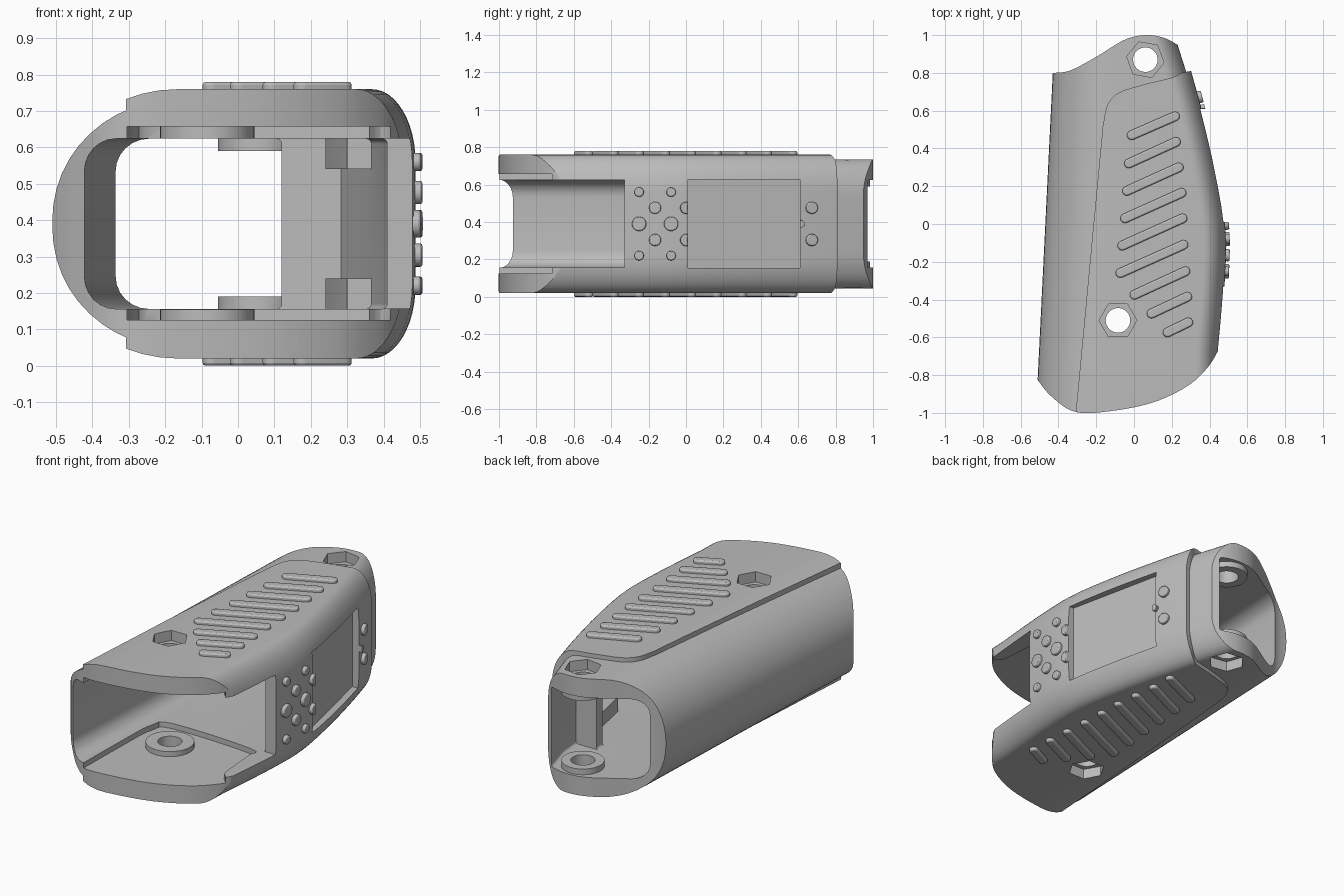
import bpy, bmesh, math
from mathutils import Vector, Matrix

if "Cube" in bpy.data.objects:
    bpy.data.objects.remove(bpy.data.objects["Cube"])

ZC = 0.39
gray = bpy.data.materials.new("plain_gray")
gray.diffuse_color = (0.5, 0.5, 0.5, 1)
gray.use_nodes = True
gray.node_tree.nodes["Principled BSDF"].inputs["Base Color"].default_value = gray.diffuse_color


def make(name, bm):
    bmesh.ops.recalc_face_normals(bm, faces=bm.faces)
    me = bpy.data.meshes.new(name)
    bm.to_mesh(me)
    bm.free()
    me.materials.append(gray)
    ob = bpy.data.objects.new(name, me)
    bpy.context.collection.objects.link(ob)
    return ob


def lerp(table, y):
    for (y0, v0), (y1, v1) in zip(table, table[1:]):
        if y <= y1:
            return v0 + (v1 - v0) * max(0, (y - y0) / (y1 - y0))
    return table[-1][1]


def curve(pts, steps=6):
    """Smooth open path through the points."""
    p = [Vector(q) for q in pts]
    p = [2 * p[0] - p[1]] + p + [2 * p[-1] - p[-2]]
    out = []
    for a, b, c, d in zip(p, p[1:], p[2:], p[3:]):
        for i in range(steps):
            t = i / steps
            out.append(0.5 * (2 * b + (c - a) * t + (2 * a - 5 * b + 4 * c - d) * t * t
                              + (3 * b - a - 3 * c + d) * t ** 3))
    return [(v.x, v.y) for v in out + [p[-2]]]


def section(xl, xr, h, la, lb, ra, rb, n=12):
    """Rounded cross-section with different left and right corners."""
    corners = [(xr - ra, h - rb, ra, rb), (xl + la, h - lb, la, lb),
               (xl + la, lb - h, la, lb), (xr - ra, rb - h, ra, rb)]
    pts = []
    for k, (cx, cz, a, b) in enumerate(corners):
        for i in range(n + 1):
            t = math.pi / 2 * (k + i / n)
            pts.append((cx + a * math.cos(t), ZC + cz + b * math.sin(t)))
    return pts


def loft(name, ys, rule):
    bm = bmesh.new()
    rings = [[bm.verts.new((x, y, z)) for x, z in rule(y)] for y in ys]
    for r, s in zip(rings, rings[1:]):
        for i in range(len(r)):
            j = (i + 1) % len(r)
            bm.faces.new((r[i], r[j], s[j], s[i]))
    bm.faces.new(rings[0])
    bm.faces.new(rings[-1])
    return make(name, bm)


def prism(name, plan, z0, z1):
    bm = bmesh.new()
    f = bm.faces.new([bm.verts.new((x, y, z0)) for x, y in plan])
    top = bmesh.ops.extrude_face_region(bm, geom=[f])["geom"]
    bmesh.ops.translate(bm, vec=(0, 0, z1 - z0),
                        verts=[v for v in top if isinstance(v, bmesh.types.BMVert)])
    return make(name, bm)


def disc(x, y, r, n=32, turn=0):
    return [(x + r * math.cos(turn + i * math.tau / n),
             y + r * math.sin(turn + i * math.tau / n)) for i in range(n)]


def boolean(ob, tool, op, keep=False):
    m = ob.modifiers.new("bool", "BOOLEAN")
    m.operation, m.solver, m.object = op, "EXACT", tool
    bpy.context.view_layer.objects.active = ob
    bpy.ops.object.modifier_apply(modifier=m.name)
    if not keep:
        bpy.data.objects.remove(tool)


def both(z0, z1):
    """A height range and its mirror in the middle plane."""
    return [(z0, z1), (2 * ZC - z1, 2 * ZC - z0)]


# Side lines of the body
RIGHT = [(-1.1, .435), (-.67, .45), (-.5, .466), (-.35, .478), (-.2, .486), (-.1, .488),
         (0, .482), (.1, .468), (.2, .45), (.35, .42), (.5, .385), (.65, .347),
         (.8, .305), (1.1, .21)]
left = lambda y: -.51 + (y + .82) * .0494
right = lambda y: lerp(RIGHT, y)
STATIONS = [y for y, _ in RIGHT]

# Sleeve with a round left side, trimmed to its plan outline
body = loft("body", STATIONS, lambda y: section(
    left(y), right(y) - .027, .345, .34 - .03 * y, .335, .12, .2))
front = curve([(-.53, -.8), (-.44, -.91), (-.31, -.995), (-.12, -.99), (.1, -.945),
               (.28, -.86), (.39, -.76), (.452, -.66)])
rear = curve([(.245, .94), (.16, .985), (.06, 1.0), (-.05, .975), (-.2, .885),
              (-.31, .825), (-.38, .803), (-.5, .8)])
boolean(body, prism("trim", front + [(.6, -.6), (.6, .7), (.29, .81)] + rear, -.2, 1), "INTERSECT")

# Raised panel wrapping top, right side and bottom
panel = loft("panel", STATIONS, lambda y: section(
    left(y) - .018, right(y), .37, .34 - .03 * y, .36, .12, .2))
panel_front = [p for p in front if p[0] > -.305]
panel_rear = curve([(.6, .83), (.3, .81), (.2, .775), (.05, .738), (-.08, .695),
                    (-.14, .63), (-.165, .52)])
boolean(panel, prism("trim", [(-.308, -.995)] + panel_front + [(.6, -.6)] + panel_rear,
                     -.2, 1), "INTERSECT")
boolean(body, panel, "UNION")

# Through cavity with a partition near the rear
INNER = [(-1.2, .41), (-.33, .41), (0, .4), (.3, .35), (.6, .283), (.602, .12),
         (.66, .12), (.662, .25), (.8, .24), (.94, .2), (1.2, .15)]
boolean(body, loft("cavity", [y for y, _ in INNER], lambda y: section(
    left(y) + .093, lerp(INNER, y), .234, .09, .09, .015, .015, 6)), "DIFFERENCE")

# Open front right side
boolean(body, prism("side_opening", [(.2, -1.2), (.8, -1.2), (.8, -.33), (.2, -.33)],
                    .157, .624), "DIFFERENCE")
# Shallow pockets in floor and ceiling
pocket = curve([(.45, -1.2), (.43, -.76), (.38, -.66), (.36, -.42), (.32, -.34),
                (-.2, -.32), (-.28, -.4), (-.297, -.6), (-.308, -1.2)], 4)
boolean(body, prism("pocket", pocket, .125, .657), "DIFFERENCE")

# Inner rails along the right wall
for z0, z1 in both(.14, .24):
    rail = prism("rail", [(.3, .2), (.24, .5), (.24, .63), (.31, .63), (.395, .2)], z0, z1)
    boolean(body, rail, "UNION")

# Screw bosses, hexagon nut pockets and through holes
for x, y, r, zlo, zhi, hex_z, turn in [(-.085, -.51, .13, .1, .155, .08, 0),
                                       (.06, .87, .115, .13, .19, .105, -.17)]:
    for z0, z1 in both(zlo, zhi):
        boolean(body, prism("boss", disc(x, y, r), z0, z1), "UNION")
    for z0, z1 in both(-.1, hex_z):
        boolean(body, prism("nut_pocket", disc(x, y, .1, 6, turn), z0, z1), "DIFFERENCE")
    boolean(body, prism("hole", disc(x, y, .065), -.2, 1), "DIFFERENCE")

# Recessed screen in the right side
window = prism("screen_cutter", [(.445, .01), (.8, .01), (.8, .61), (.315, .61)], .155, .628)
window.hide_render = True
boolean(body, window, "DIFFERENCE", keep=True)

# Slanted grip ribs on top and bottom
RIBS = [(-.035, .46, .24, .58), (-.05, .31, .245, .445), (-.06, .165, .26, .31),
        (-.07, .02, .275, .175), (-.085, -.125, .28, .04), (-.095, -.27, .285, -.1),
        (-.02, -.385, .295, -.24), (.07, -.485, .305, -.375), (.155, -.585, .31, -.51)]
parts = [body]
for x0, y0, x1, y1 in RIBS:
    a, b = Vector((x0, y0)), Vector((x1, y1))
    d = (b - a).normalized()
    r, ang = .025, math.atan2(d.y, d.x)
    a, b = a + d * r, b - d * r
    plan = []
    for c, start in ((b, ang - math.pi / 2), (a, ang + math.pi / 2)):
        plan += [(c.x + r * math.cos(start + i * math.pi / 8),
                  c.y + r * math.sin(start + i * math.pi / 8)) for i in range(9)]
    for z0, z1 in both(0, .06):
        rib = prism("grip_rib", plan, z0, z1)
        m = rib.modifiers.new("round", "BEVEL")
        m.width, m.segments = .008, 2
        parts.append(rib)

# Round buttons on the right side
BUTTONS = [(-.25, .17, .025), (-.08, .17, .025), (-.165, .086, .032), (0, .086, .032),
           (.67, .086, .032), (-.25, 0, .038), (-.08, 0, .038), (.61, 0, .02)]
for y, dz, r in BUTTONS:
    slope = (right(y + .05) - right(y - .05)) / .1
    aim = Vector((1, -slope, 0)).to_track_quat("Z", "Y").to_matrix().to_4x4()
    for s in ((1, -1) if dz else (1,)):
        bm = bmesh.new()
        bmesh.ops.create_cone(bm, cap_ends=True, segments=24, radius1=r, radius2=r, depth=.046,
                              matrix=Matrix.Translation((right(y) - .003, y, ZC + s * dz)) @ aim)
        button = make("button", bm)
        if y in (0, .61, -.08):
            boolean(button, window, "DIFFERENCE", keep=True)
        m = button.modifiers.new("round", "BEVEL")
        m.width, m.segments, m.limit_method = .006, 2, "ANGLE"
        parts.append(button)
bpy.data.objects.remove(window)

# Smooth shading with sharp edges kept
for ob in bpy.context.scene.objects:
    ob.select_set(ob in parts)
bpy.context.view_layer.objects.active = body
bpy.ops.object.shade_smooth_by_angle(angle=math.radians(30))
